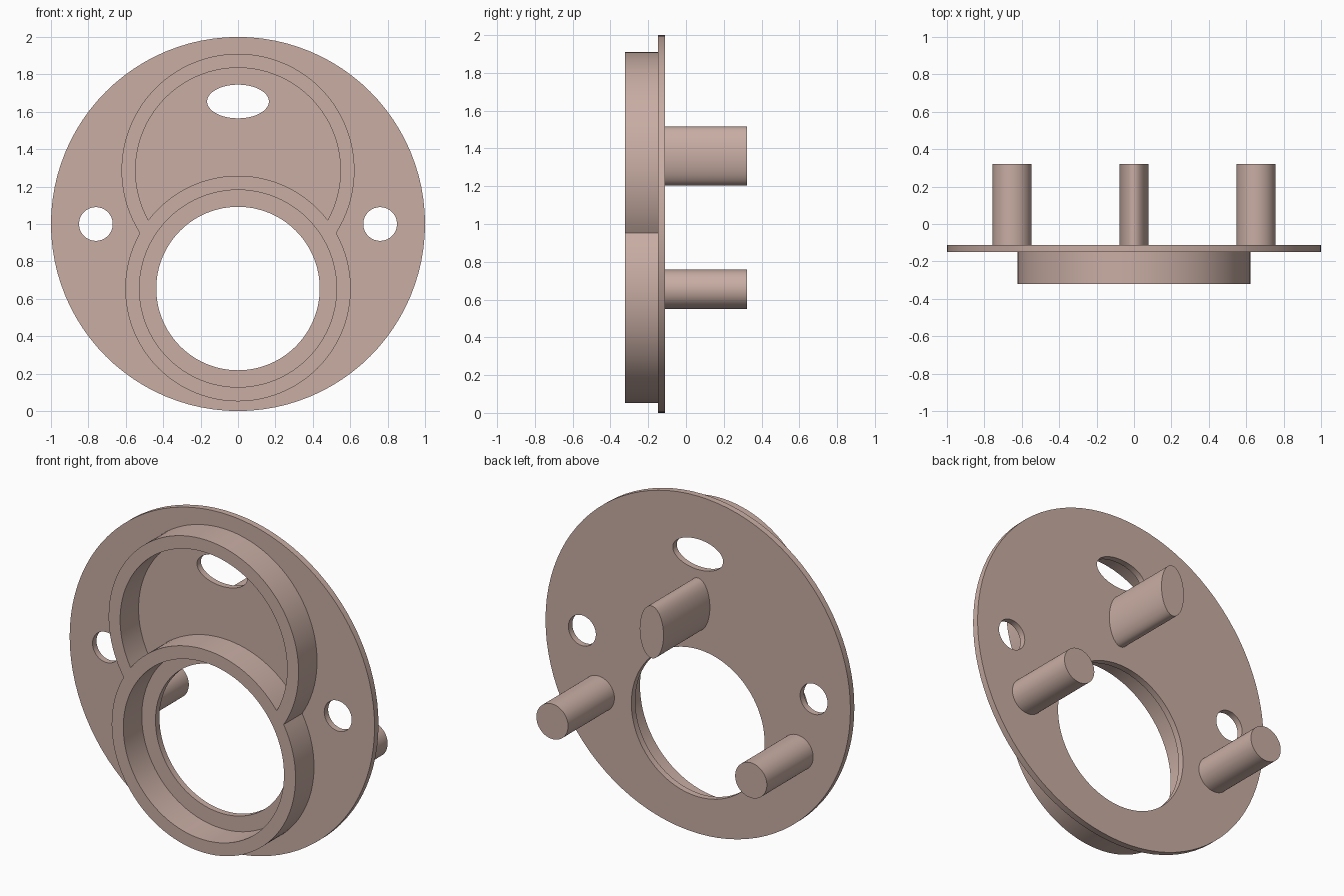
import bpy, bmesh
from math import pi, cos, sin, atan2, sqrt

if "Cube" in bpy.data.objects:
    bpy.data.objects.remove(bpy.data.objects["Cube"])

SEG = 96
PLATE_FRONT, PLATE_BACK = -0.149, -0.112
WALL_FRONT, PIN_END = -0.322, 0.322
UP_Z, UP_OUT, UP_IN = 1.287, 0.623, 0.548      # upper ring
LOW_Z, LOW_OUT, LOW_IN = 0.655, 0.603, 0.527   # lower ring

clay = bpy.data.materials.new("dusty pink clay")
clay.diffuse_color = (0.58, 0.42, 0.37, 1)
clay.use_nodes = True
clay.node_tree.nodes["Principled BSDF"].inputs["Base Color"].default_value = clay.diffuse_color


def arc(cx, cz, rx, rz, a0=0.0, a1=2 * pi):
    """Points along an elliptical arc, without the end point."""
    n = max(8, round(SEG * abs(a1 - a0) / (2 * pi)))
    angles = [a0 + (a1 - a0) * i / n for i in range(n)]
    return [(cx + rx * cos(a), cz + rz * sin(a)) for a in angles]


def crossing(r_up, r_low):
    """Angles, seen from each ring centre, of the right-hand crossing point."""
    d = UP_Z - LOW_Z
    h = (d * d + r_low ** 2 - r_up ** 2) / (2 * d)
    x = sqrt(r_low ** 2 - h * h)
    return atan2(h - d, x), atan2(h, x)


def solid(name, loops, y0, y1):
    """Extrude closed outlines (outer one and holes) from y0 to y1."""
    bm = bmesh.new()
    edges = []
    for pts in loops:
        vs = [bm.verts.new((x, y0, z)) for x, z in pts]
        edges += [bm.edges.new((vs[i - 1], vs[i])) for i in range(len(vs))]
    if len(loops) == 1:
        bm.faces.new(vs)
    else:
        bmesh.ops.triangle_fill(bm, edges=edges, use_beauty=True)
    ext = bmesh.ops.extrude_face_region(bm, geom=bm.faces[:], use_keep_orig=True)
    moved = [g for g in ext["geom"] if isinstance(g, bmesh.types.BMVert)]
    bmesh.ops.translate(bm, verts=moved, vec=(0, y1 - y0, 0))
    bmesh.ops.recalc_face_normals(bm, faces=bm.faces[:])
    mesh = bpy.data.meshes.new(name)
    bm.to_mesh(mesh)
    bm.free()
    mesh.materials.append(clay)
    ob = bpy.data.objects.new(name, mesh)
    bpy.context.collection.objects.link(ob)
    bpy.ops.object.select_all(action='DESELECT')
    ob.select_set(True)
    bpy.context.view_layer.objects.active = ob
    bpy.ops.object.shade_smooth_by_angle(angle=pi / 6)
    return ob


# Round plate with main opening, oval slot and two side holes
solid("plate", [arc(0, 1, 1, 1),
                arc(0, LOW_Z, 0.437, 0.437),
                arc(0, 1.655, 0.165, 0.09),
                arc(-0.76, 1, 0.09, 0.09),
                arc(0.76, 1, 0.09, 0.09)], PLATE_FRONT, PLATE_BACK)

# Raised figure-eight wall: joined outline, crescent pocket, round pocket
a, b = crossing(UP_OUT, LOW_OUT)
outline = (arc(0, UP_Z, UP_OUT, UP_OUT, a, pi - a)
           + arc(0, LOW_Z, LOW_OUT, LOW_OUT, pi - b, 2 * pi + b))
a, b = crossing(UP_IN, LOW_OUT)
crescent = (arc(0, UP_Z, UP_IN, UP_IN, a, pi - a)
            + arc(0, LOW_Z, LOW_OUT, LOW_OUT, pi - b, b))
solid("raised_wall", [outline, crescent, arc(0, LOW_Z, LOW_IN, LOW_IN)],
      WALL_FRONT, PLATE_FRONT + 0.003)

# Rear pins: one oval on top, two round ones below
solid("top_pin", [arc(0, 1.36, 0.078, 0.155)], PLATE_BACK - 0.003, PIN_END)
for side, sx in (("left", -1), ("right", 1)):
    solid(side + "_pin", [arc(sx * 0.652, LOW_Z, 0.104, 0.104)],
          PLATE_BACK - 0.003, PIN_END)
